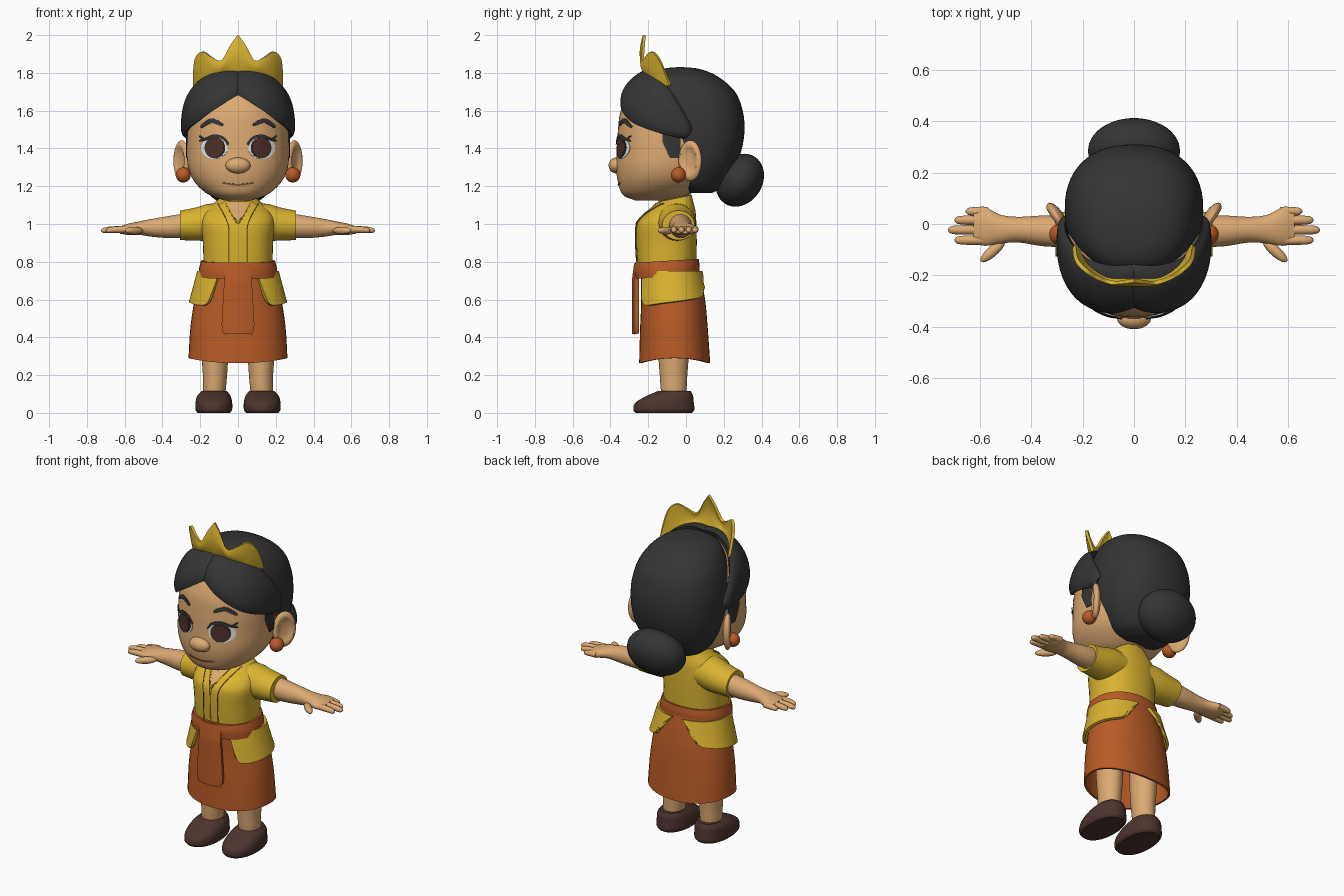
import bpy, bmesh, math
from mathutils import Vector, Euler
from mathutils.bvhtree import BVHTree

cube = bpy.data.objects.get("Cube")
if cube:
    bpy.data.objects.remove(cube, do_unlink=True)
made = []


def material(name, r, g, b):
    m = bpy.data.materials.new(name)
    m.use_nodes = True
    m.diffuse_color = (r, g, b, 1)
    m.node_tree.nodes["Principled BSDF"].inputs["Base Color"].default_value = (r, g, b, 1)
    return m


skin = material("skin", .72, .40, .17)
black = material("hair_black", .035, .035, .036)
yellow = material("yellow_cloth", .70, .45, .03)
trim = material("dark_yellow_seam", .25, .15, .01)
orange = material("orange_cloth", .48, .105, .02)
leather = material("brown_leather", .075, .034, .027)
white = material("eye_white", .8, .8, .8)
iris = material("eye_brown", .075, .028, .022)
lips = material("lip_brown", .28, .12, .05)


def spline(pts, t):
    """Smooth curve through points of any dimension, t from 0 to 1."""
    n = len(pts) - 1
    i = min(int(t * n), n - 1)
    f = t * n - i
    a, b, c, d = (Vector(pts[max(0, min(n, j))]) for j in range(i - 1, i + 3))
    return (b * 2 + (c - a) * f + (a * 2 - b * 5 + c * 4 - d) * f**2
            + (b * 3 - a - c * 3 + d) * f**3) * .5


def finish(name, bm, mat, thick=0, mirror=False):
    bmesh.ops.remove_doubles(bm, verts=bm.verts, dist=1e-5)
    bmesh.ops.recalc_face_normals(bm, faces=bm.faces)
    me = bpy.data.meshes.new(name)
    bm.to_mesh(me)
    bm.free()
    me.materials.append(mat)
    ob = bpy.data.objects.new(name, me)
    bpy.context.collection.objects.link(ob)
    if mirror:
        ob.modifiers.new("mirror", 'MIRROR')
    if thick:
        mod = ob.modifiers.new("thickness", 'SOLIDIFY')
        mod.thickness, mod.offset = thick, 0
    made.append(ob)
    return ob


def sheet(name, f, mat, nu=24, nv=8, thick=.004, mirror=True):
    """Grid surface from f(u, v)."""
    bm = bmesh.new()
    g = [[bm.verts.new(f(i / nu, j / nv)) for j in range(nv + 1)] for i in range(nu + 1)]
    for i in range(nu):
        for j in range(nv):
            bm.faces.new((g[i][j], g[i + 1][j], g[i + 1][j + 1], g[i][j + 1]))
    return finish(name, bm, mat, thick, mirror)


def section(a, p):
    c, s = math.cos(a), math.sin(a)
    return (math.copysign(abs(c)**(2 / p), c), math.copysign(abs(s)**(2 / p), s))


def loft(name, rings, mat, axis='z', p=2, cap=True, thick=0, mirror=False, tweak=None, n=40):
    """Rounded sections (position, centre a, centre b, radius a, radius b) along an axis."""
    bm = bmesh.new()
    steps = 5 * (len(rings) - 1)
    loops = []
    for k in range(steps + 1):
        t, ca, cb, ra, rb = spline(rings, k / steps)
        loop = []
        for i in range(n):
            c, s = section(math.tau * i / n, p)
            a, b = ca + ra * c, cb + rb * s
            co = Vector((a, b, t) if axis == 'z' else (t, a, b))
            loop.append(bm.verts.new(tweak(co) if tweak else co))
        loops.append(loop)
    for lo, hi in zip(loops, loops[1:]):
        for i in range(n):
            j = (i + 1) % n
            bm.faces.new((lo[i], lo[j], hi[j], hi[i]))
    if cap:
        bm.faces.new(loops[0])
        bm.faces.new(loops[-1])
    return finish(name, bm, mat, thick, mirror)


def ball(name, loc, radii, mat, rot=(0, 0, 0), mirror=False, dent=0):
    bm = bmesh.new()
    bmesh.ops.create_uvsphere(bm, u_segments=32, v_segments=20, radius=1)
    turn = Euler([math.radians(r) for r in rot]).to_matrix()
    for v in bm.verts:
        edge = math.hypot(v.co.y, v.co.z)
        if dent and v.co.x > 0 and edge < .75:
            v.co.x *= 1 - dent * (1 - (edge / .75)**4)
        v.co = turn @ Vector(a * b for a, b in zip(v.co, radii)) + Vector(loc)
    return finish(name, bm, mat, mirror=mirror)


def tree(ob):
    return BVHTree.FromPolygons([v.co for v in ob.data.vertices],
                                [list(f.vertices) for f in ob.data.polygons])


def on_front(target, x, z, lift):
    hit = target.ray_cast(Vector((x, -1, z)), Vector((0, 1, 0)))[0]
    if hit is None:
        hit = target.find_nearest(Vector((x, -.15, z)))[0]
    return hit - Vector((0, lift, 0))


def ribbon(name, path, width, mat, target, lift, taper=0, mirror=True):
    def f(u, v):
        p = spline(path, u)
        d = (spline(path, min(1, u + .02)) - spline(path, max(0, u - .02))).normalized()
        w = width * (1 - taper * abs(2 * u - 1)**3) * (v - .5)
        return on_front(target, p.x - d.y * w, p.y + d.x * w, lift)
    return sheet(name, f, mat, nv=2, mirror=mirror)


def disc(name, x, z, rx, rz, mat, target, lift):
    sheet(name, lambda u, v: on_front(target, x + rx * v * math.cos(math.tau * u),
                                      z + rz * v * math.sin(math.tau * u), lift),
          mat, nu=32, nv=4)


# Head, nose, ears and neck
head = loft("head", [(1.125, 0, -.17, .07, .10), (1.155, 0, -.16, .155, .175),
                     (1.22, 0, -.13, .228, .23), (1.3, 0, -.11, .264, .26),
                     (1.4, 0, -.1, .27, .265), (1.5, 0, -.1, .266, .26),
                     (1.6, 0, -.1, .253, .245), (1.7, 0, -.1, .2, .19),
                     (1.77, 0, -.1, .1, .09)], skin, p=2.2, n=56)
face = tree(head)
ball("nose", (0, -.368, 1.31), (.066, .042, .042), skin)
ball("ear", (.298, .022, 1.335), (.028, .07, .108), skin, (0, 0, -32), True, dent=.9)
ball("earring", (.29, -.04, 1.26), (.04, .04, .04), orange, mirror=True)
loft("neck", [(1.0, 0, -.06, .09, .09), (1.1, 0, -.06, .082, .085), (1.2, 0, -.06, .08, .085)], skin)

# Painted face
disc("eye_white", .125, 1.402, .07, .058, white, face, .002)
disc("eye_rim", .122, 1.403, .054, .056, black, face, .005)
disc("eye_iris", .122, 1.403, .047, .049, iris, face, .008)
ribbon("eyelash", [(.05, 1.42), (.08, 1.455), (.125, 1.466), (.17, 1.45), (.205, 1.44)],
       .016, black, face, .009, .6)
ribbon("lash_flick", [(.175, 1.445), (.19, 1.455), (.205, 1.468)], .01, black, face, .009, .6)
ribbon("eyebrow", [(.08, 1.522), (.115, 1.54), (.15, 1.545), (.198, 1.512)],
       .024, black, face, .004, .6)
ribbon("mouth", [(-.085, 1.217), (0, 1.207), (.085, 1.217)], .009, lips, face, .002, .5, False)


def sideburn(u, v):
    z = 1.35 + .17 * u
    y = -.075 - .05 * min(1, u * 1.6 + .2) * (1 - v) + .045 * v
    hit = face.ray_cast(Vector((1, y, z)), Vector((-1, 0, 0)))[0]
    return hit + Vector((.004, 0, 0))


sheet("sideburn", sideburn, black)

# Hair: back volume, bun and two swept front locks
loft("back_hair", [(1.165, 0, .07, .09, .07), (1.2, 0, .07, .17, .125), (1.3, 0, .07, .235, .19),
                   (1.4, 0, .063, .262, .233), (1.5, 0, .055, .27, .255), (1.6, 0, .05, .262, .25),
                   (1.7, 0, .03, .235, .23), (1.78, 0, -.005, .18, .175),
                   (1.82, 0, -.025, .1, .1), (1.83, 0, -.03, .02, .02)], black, p=2.3, n=56)
ball("hair_bun", (0, .285, 1.232), (.18, .12, .147), black, (-32, 0, 0))
low = [(0, -.31, 1.69), (.1, -.34, 1.63), (.2, -.28, 1.55), (.26, -.17, 1.5),
       (.285, -.07, 1.475), (.285, 0, 1.465)]
top = [(0, -.17, 1.82), (.1, -.17, 1.81), (.18, -.14, 1.76), (.24, -.09, 1.7),
       (.27, -.03, 1.6), (.28, .025, 1.5)]
hull_centre, hull = Vector((0, -.07, 1.5)), (.285, .3, .33)


def front_lock(u, v):
    d = spline(low, u).lerp(spline(top, u), v) - hull_centre
    size = sum(abs(a / r)**2.35 for a, r in zip(d, hull))**(1 / 2.35)
    puff = 1 - .05 * abs(2 * v - 1)**5 - .03 * (1 - u)**14 - .04 * u**16
    p = hull_centre + d * (puff / size)
    p.x = max(p.x, 0)
    return p


sheet("front_hair", front_lock, black, 36, 16, .035)

# Crown
rim = [(0, -.215, 1.795), (.1, -.205, 1.79), (.18, -.16, 1.755), (.228, -.085, 1.73)]
peaks = [(0, -.22, 2.0), (.035, -.225, 1.95), (.085, -.228, 1.865), (.14, -.21, 1.885),
         (.188, -.18, 1.912), (.224, -.14, 1.87), (.234, -.085, 1.74)]


def crown(u, v):
    p = spline(rim, u).lerp(spline(peaks, u), v)
    p.y -= .02 * math.sin(math.pi * v) * (1 - u)
    return p


sheet("crown", crown, yellow, 48, 8, .016)

# Shirt with short sleeves, neckline and lapels
shirt = loft("shirt", [(.76, 0, -.1, .182, .155), (.9, 0, -.103, .186, .16), (1.0, 0, -.102, .195, .157),
                       (1.06, 0, -.088, .18, .138), (1.1, 0, -.073, .14, .112),
                       (1.135, 0, -.06, .095, .09)], yellow, p=2.3,
             tweak=lambda c: c + Vector((0, 0, max(0, c.z - 1) * 1.5 * (c.y + .06))))
loft("sleeve", [(.02, -.06, 1.02, .1, .085), (.15, -.05, 1.01, .1, .097),
                (.22, -.045, 1.0, .095, .088), (.306, -.04, .993, .086, .078)],
     yellow, 'x', mirror=True)
chest = tree(shirt)
sheet("neckline_skin", lambda u, v: on_front(chest, .07 * u * v, 1.01 + .1 * u, .003), skin)
lapel = [(.085, 1.11), (.045, 1.04), (.026, .98), (.024, .9), (.024, .8)]
ribbon("lapel", lapel, .044, yellow, chest, .005)
ribbon("lapel_outer_seam", [(x + .023, z) for x, z in lapel], .005, trim, chest, .007)
ribbon("lapel_inner_seam", [(.066, 1.11), (.03, 1.045), (.004, 1.0)], .005, trim, chest, .007)

# Arms, fingers and thumbs
loft("arm", [(.25, -.03, .995, .06, .065), (.35, -.027, .985, .06, .06), (.45, -.022, .98, .05, .048),
             (.52, -.02, .978, .056, .036), (.58, -.01, .972, .075, .03),
             (.625, -.008, .968, .066, .019)], skin, 'x', mirror=True)
for label, y, tip in (("index", -.063, .7), ("middle", -.023, .725), ("ring", .015, .7), ("little", .049, .656)):
    loft(label + "_finger", [(.57, y, .972, .018, .018), (tip - .05, y, .97, .018, .017),
                             (tip - .012, y, .966, .014, .013), (tip, y, .965, .003, .003)],
         skin, 'x', mirror=True, n=16)
ball("thumb", (.55, -.105, .965), (.062, .021, .02), skin, (0, 0, -42), True)

# Skirt, peplum, belt and hanging sash
loft("skirt", [(.29, 0, -.06, .256, .182), (.45, 0, -.064, .246, .173), (.6, 0, -.068, .224, .163),
               (.76, 0, -.085, .19, .15)], orange, p=2.2, cap=False, thick=.012,
     tweak=lambda c: c - Vector((0, 0, max(0, .45 - c.z) * 5 * (c.y + .06)**2)))


def peplum(u, v):
    start, end = .44 + .12 * v, math.pi - .14 - .3 * v
    a = start + (end - start) * u
    s, c = section(a, 2.2)[1], section(a, 2.2)[0]
    hem = .56 + .055 * u + .05 * abs(2 * u - 1)**12
    return Vector(((.208 + .044 * v) * s, -.08 + .007 * v - (.16 + .024 * v) * c,
                   .75 + (hem - .75) * v))


sheet("peplum", peplum, yellow, 40, 8, .016)
loft("belt", [(.72, 0, -.1, .21, .169), (.765, 0, -.101, .206, .173), (.805, 0, -.101, .196, .168)],
     orange, p=2.2, tweak=lambda c: c + Vector((0, 0, .06 * (c.y + .1))))
sheet("sash_tail", lambda u, v: Vector((u * (.063 + .024 * v) * (1 - .2 * v**20),
                                        -.262 - .012 * min(1, 4 * v) + .012 * u * u,
                                        .79 - .372 * v)), orange, 8, 24, .026)

# Legs and shoes
loft("leg", [(.05, .125, -.06, .055, .06), (.12, .125, -.065, .06, .068), (.2, .122, -.066, .064, .073),
             (.3, .122, -.066, .07, .08), (.45, .122, -.066, .074, .084)], skin, mirror=True)
loft("shoe", [(0, .128, -.118, .086, .15), (.018, .128, -.117, .097, .162), (.055, .128, -.113, .097, .154),
              (.09, .128, -.085, .088, .122), (.115, .126, -.063, .068, .088)],
     leather, p=2.2, mirror=True)

# Bake modifiers and smooth the rounded surfaces
bpy.ops.object.select_all(action='DESELECT')
for ob in made:
    ob.select_set(True)
bpy.context.view_layer.objects.active = made[0]
bpy.ops.object.convert(target='MESH')
bpy.ops.object.shade_smooth_by_angle(angle=math.radians(45))
